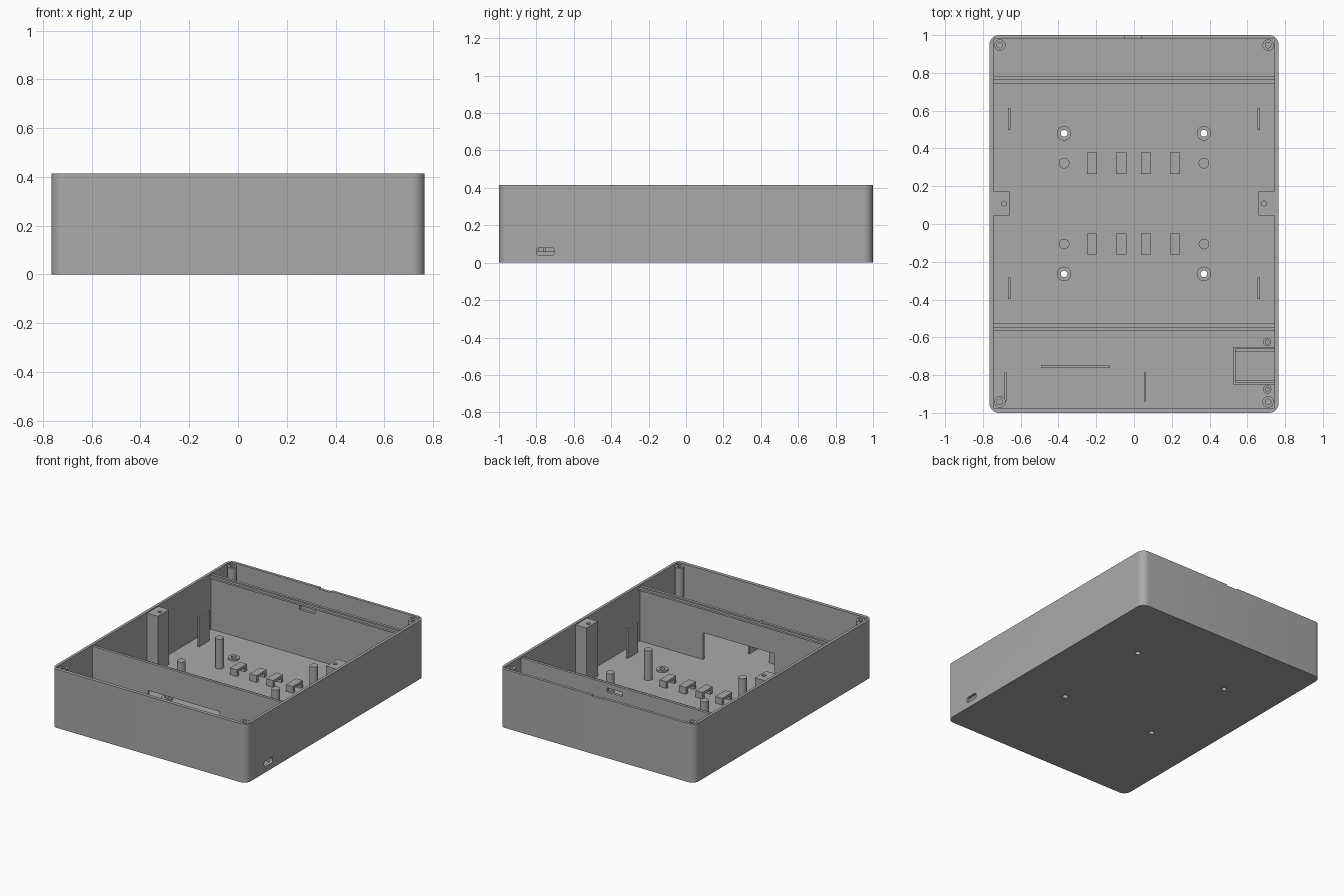
import bpy
import bmesh
import math
from mathutils import Matrix, Vector

cube = bpy.data.objects.get("Cube")
if cube:
    bpy.data.objects.remove(cube, do_unlink=True)

GREY = (0.4, 0.4, 0.4, 1)
mat = bpy.data.materials.new("matte grey")
mat.use_nodes = True
mat.diffuse_color = GREY
mat.node_tree.nodes["Principled BSDF"].inputs["Base Color"].default_value = GREY

HW, HEIGHT, FLOOR = 0.765, 0.415, 0.02
INX, IN_FRONT, IN_BACK = 0.745, -0.975, 0.98
MID_Y = 0.108


def finish(name, bm):
    mesh = bpy.data.meshes.new(name)
    bmesh.ops.recalc_face_normals(bm, faces=bm.faces)
    bm.to_mesh(mesh)
    bm.free()
    mesh.materials.append(mat)
    obj = bpy.data.objects.new(name, mesh)
    bpy.context.collection.objects.link(obj)
    return obj


def box(name, x0, x1, y0, y1, z0, z1, radius=0, axis=2):
    """Box from its limits, with optional rounded edges along one axis."""
    bm = bmesh.new()
    size = Vector((x1 - x0, y1 - y0, z1 - z0))
    centre = Vector((x0 + x1, y0 + y1, z0 + z1)) / 2
    bmesh.ops.create_cube(bm, size=1, matrix=Matrix.Translation(centre) @ Matrix.Diagonal((*size, 1)))
    if radius:
        edges = [e for e in bm.edges
                 if abs((e.verts[0].co - e.verts[1].co)[axis]) > 1e-4]
        bmesh.ops.bevel(bm, geom=edges, offset=radius, segments=8, profile=0.5, affect='EDGES')
    return finish(name, bm)


def cylinder(name, x, y, r, z0, z1):
    bm = bmesh.new()
    bmesh.ops.create_cone(bm, cap_ends=True, segments=24, radius1=r, radius2=r, depth=z1 - z0,
                          matrix=Matrix.Translation((x, y, (z0 + z1) / 2)))
    return finish(name, bm)


def cut(obj, *cutters):
    """Subtract each cutter, bake the result and remove the cutters."""
    for cutter in cutters:
        mod = obj.modifiers.new("cut", 'BOOLEAN')
        mod.operation, mod.solver, mod.object = 'DIFFERENCE', 'EXACT', cutter
    deps = bpy.context.evaluated_depsgraph_get()
    mesh = bpy.data.meshes.new_from_object(obj.evaluated_get(deps))
    obj.modifiers.clear()
    obj.data = mesh
    for cutter in cutters:
        bpy.data.objects.remove(cutter, do_unlink=True)
    return obj


def boss(name, x, y, r, hole, z1, depth):
    """Round post with a screw hole in its top."""
    post = cylinder(name, x, y, r, FLOOR - 0.002, z1)
    return cut(post, cylinder("hole", x, y, hole, z1 - depth, z1 + 0.1))


# Outer shell: cavity, floor screw holes, port and rim notch
mounts = [(sx * 0.37, MID_Y + sy * 0.372) for sx in (-1, 1) for sy in (-1, 1)]
shell = box("case_shell", -HW, HW, -1, 1, 0, HEIGHT, 0.05)
cut(shell,
    box("cavity", -INX, INX, IN_FRONT, IN_BACK, FLOOR, 0.6),
    box("port", 0.7, 0.8, -0.8, -0.705, 0.04, 0.08, 0.015, 0),
    box("notch", -0.05, 0.04, 0.97, 1.1, HEIGHT - 0.008, 0.5),
    *[cylinder("hole", x, y, 0.018, -0.1, 0.1) for x, y in mounts])

# Cross walls, each with a lid rail on the inner side
for side, name in ((1, "back"), (-1, "front")):
    def span(a, b):
        return sorted((MID_Y + side * a, MID_Y + side * b))
    wall = box(name + "_divider", -INX, INX, *span(0.655, 0.675), FLOOR, 0.407)
    box(name + "_lid_rail", -INX, INX, *span(0.636, 0.656), 0.385, 0.398)
    if side > 0:
        cut(wall, box("slot", -0.05, 0.07, *span(0.6, 0.7), 0.345, 0.375))
    else:
        cut(wall, box("opening", -0.31, 0.25, *span(0.6, 0.7), FLOOR - 0.01, 0.21))

# Fittings mirrored left and right
for sx, side in ((-1, "right"), (1, "left")):
    x0, x1 = sorted((sx * 0.66, sx * INX))
    cut(box(side + "_lid_block", x0, x1, 0.045, 0.172, FLOOR, 0.408),
        cylinder("hole", sx * 0.688, MID_Y, 0.013, 0.3, 0.5))
    x0, x1 = sorted((sx * 0.654, sx * 0.667))
    for sy, end in ((-1, "front"), (1, "back")):
        label = f"{side}_{end}_"
        y0, y1 = sorted((MID_Y + sy * 0.39, MID_Y + sy * 0.505))
        box(label + "guide_fin", x0, x1, y0, y1, FLOOR, 0.235)
        cylinder(label + "support_post", sx * 0.37, MID_Y + sy * 0.214, 0.028, FLOOR, 0.23)
        boss(label + "mount_ring", sx * 0.37, MID_Y + sy * 0.372, 0.038, 0.018, 0.031, 0.1)
        boss(label + "corner_post", sx * 0.71, 0.947 if sy > 0 else -0.942, 0.03, 0.015, 0.407, 0.15)

# Cable tie bridges
for x in (-0.222, -0.068, 0.063, 0.217):
    for y, row in ((0.322, "back"), (-0.106, "front")):
        cut(box(row + "_tie_bridge", x - 0.027, x + 0.027, y - 0.056, y + 0.056, FLOOR, 0.068),
            box("tunnel", x - 0.1, x + 0.1, y - 0.034, y + 0.034, 0, 0.05))

# Front compartment fins
box("battery_fin_long", -0.492, -0.127, -0.762, -0.75, FLOOR, 0.2)
for x, side in ((-0.68, "right"), (0.058, "left")):
    box(f"battery_fin_{side}", x - 0.005, x + 0.005, -0.94, -0.787, FLOOR, 0.2)

# Port board cradle with a stepped inner edge, and its screw posts
cut(box("port_cradle", 0.525, INX, -0.85, -0.65, FLOOR, 0.06),
    box("pocket", 0.537, 0.8, -0.825, -0.675, 0, 0.1),
    box("step", 0.537, 0.8, -0.837, -0.663, 0.045, 0.1))
for y in (-0.625, -0.875):
    boss("port_screw_post", 0.705, y, 0.022, 0.01, 0.07, 0.04)

# Smooth curved sides, keep edges crisp
bpy.ops.object.select_all(action='DESELECT')
for obj in bpy.context.collection.objects:
    if obj.type == 'MESH' and mat.name in obj.data.materials:
        obj.select_set(True)
        bpy.context.view_layer.objects.active = obj
bpy.ops.object.shade_smooth_by_angle(angle=math.radians(30))
